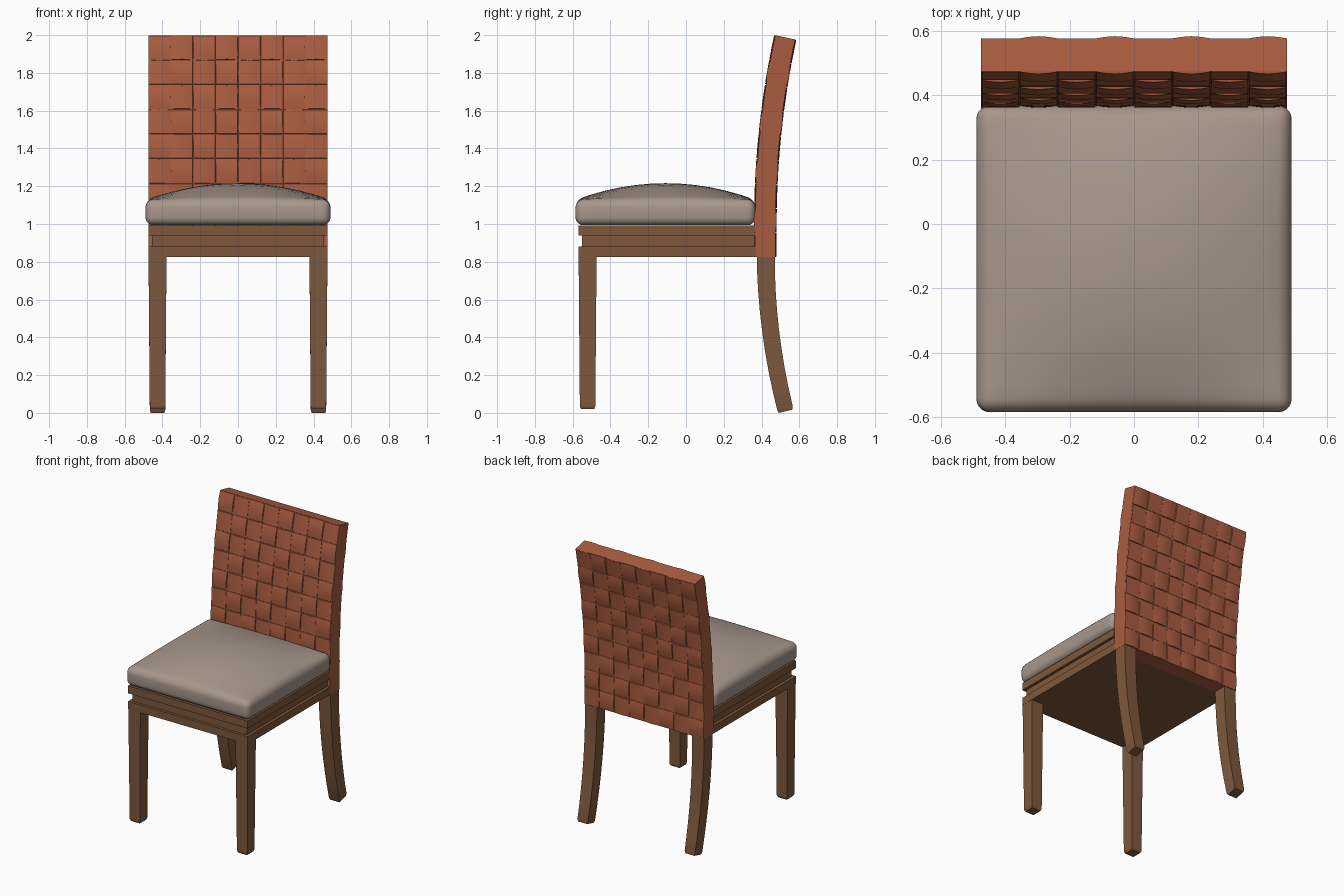
import bpy, bmesh, math

cube = bpy.data.objects.get("Cube")
if cube:
    bpy.data.objects.remove(cube, do_unlink=True)


def material(name, rgb):
    m = bpy.data.materials.new(name)
    m.use_nodes = True
    m.diffuse_color = (*rgb, 1)
    m.node_tree.nodes["Principled BSDF"].inputs["Base Color"].default_value = (*rgb, 1)
    return m


WOOD = material("brown wood", (0.21, 0.097, 0.045))
LEATHER = material("rust leather", (0.40, 0.108, 0.052))
FABRIC = material("taupe fabric", (0.39, 0.31, 0.26))


def finish(name, bm, mat, smooth=None, recalc=True):
    if recalc:
        bmesh.ops.recalc_face_normals(bm, faces=bm.faces)
    mesh = bpy.data.meshes.new(name)
    bm.to_mesh(mesh)
    bm.free()
    mesh.materials.append(mat)
    ob = bpy.data.objects.new(name, mesh)
    bpy.context.collection.objects.link(ob)
    if smooth:
        bpy.ops.object.select_all(action='DESELECT')
        ob.select_set(True)
        bpy.context.view_layer.objects.active = ob
        bpy.ops.object.shade_smooth_by_angle(angle=math.radians(smooth))
    return ob


def box_mesh(x, y0, y1, z0, z1):
    bm = bmesh.new()
    bmesh.ops.create_cube(bm, size=1)
    for v in bm.verts:
        v.co.x *= 2 * x
        v.co.y = y0 if v.co.y < 0 else y1
        v.co.z = z0 if v.co.z < 0 else z1
    return bm


def loft(name, rings, mat, smooth=None):
    """Skin a list of equal-length point rings and cap both ends."""
    bm = bmesh.new()
    rows = [[bm.verts.new(p) for p in ring] for ring in rings]
    n = len(rows[0])
    for a, b in zip(rows, rows[1:]):
        for i in range(n):
            bm.faces.new((a[i], a[(i + 1) % n], b[(i + 1) % n], b[i]))
    bm.faces.new(rows[0])
    bm.faces.new(rows[-1])
    return finish(name, bm, mat, smooth)


# Seat frame: two rails with a recessed band between them
finish("lower_rail", box_mesh(0.475, -0.57, 0.37, 0.825, 0.88), WOOD)
finish("recessed_band", box_mesh(0.455, -0.55, 0.37, 0.87, 0.945), WOOD)
finish("upper_rail", box_mesh(0.475, -0.57, 0.365, 0.938, 0.992), WOOD)


# Legs: square sections, tapered, with a small chamfered foot
def section(x, y, z, half, slope=0.0):
    return [(x + sx * half, y + sy * half, z + sy * half * slope)
            for sx, sy in ((-1, -1), (1, -1), (1, 1), (-1, 1))]


for side, label in ((1, "left"), (-1, "right")):
    x = side * 0.426
    loft(f"front_leg_{label}",
         [section(x, -0.521, 0.87, 0.048), section(x, -0.521, 0.035, 0.041),
          section(x, -0.521, 0.02, 0.035)], WOOD)
    rings = []
    steps = 8
    for i in range(steps + 1):
        t = i / steps
        rings.append(section(x, 0.422 + 0.102 * t * t, 0.85 - 0.825 * t,
                             0.048 - 0.007 * t, 0.25 * t))
    rings.append(section(x, 0.527, 0.009, 0.036, 0.25))
    loft(f"back_leg_{label}", rings, WOOD, 25)


# Backrest: curved slab
BOTTOM, TOP, HALF_W = 0.825, 1.988, 0.475


def back_point(x, z, h):
    """Point at height z along the backrest, offset h along its normal."""
    d = max(z - 1, 0)
    slope = 0.216 * d
    k = h / math.hypot(1, slope)
    return (x, 0.42 + 0.108 * d * d + k, z - k * slope)


rings = []
for i in range(13):
    z = BOTTOM + (TOP - BOTTOM) * i / 12
    rings.append([back_point(s * HALF_W, z, h * 0.052)
                  for s, h in ((-1, -1), (1, -1), (1, 1), (-1, 1))])
loft("backrest_core", rings, LEATHER, 25)

# Woven straps: alternating patches arched up-down or side-to-side
COLS, ROWS = 8, 9
STOPS = (0, 0.02, 0.25, 0.5, 0.75, 0.98, 1)
LAST = len(STOPS) - 1
for face, label in ((-1, "front"), (1, "rear")):
    bm = bmesh.new()
    for c in range(COLS):
        for r in range(ROWS):
            upright = (c + r) % 2 == 0
            grid = []
            for j, v in enumerate(STOPS):
                row = []
                for i, u in enumerate(STOPS):
                    rim = i in (0, LAST) or j in (0, LAST)
                    arch = math.sin(math.pi * (v if upright else u))
                    h = 0.05 if rim else 0.053 + 0.007 * arch
                    x = HALF_W * (2 * (c + u) / COLS - 1)
                    z = BOTTOM + (TOP - BOTTOM) * (r + v) / ROWS
                    row.append(bm.verts.new(back_point(x, z, face * h)))
                grid.append(row)
            for j in range(LAST):
                for i in range(LAST):
                    quad = [grid[j][i], grid[j][i + 1],
                            grid[j + 1][i + 1], grid[j + 1][i]]
                    bm.faces.new(quad if face < 0 else quad[::-1])
    finish(f"woven_straps_{label}", bm, LEATHER, 30, recalc=False)

# Cushion: rounded box with a domed top
HX, Y0, Y1 = 0.49, -0.585, 0.368
bm = box_mesh(HX, Y0, Y1, 0.994, 1.128)
bmesh.ops.bevel(bm, geom=bm.edges[:], offset=0.042, segments=5, profile=0.5,
                affect='EDGES')
CUTS = 12
for i in range(1, CUTS):
    f = i / CUTS
    for co, no in (((HX * (2 * f - 1), 0, 0), (1, 0, 0)),
                   ((0, Y0 + (Y1 - Y0) * f, 0), (0, 1, 0))):
        bmesh.ops.bisect_plane(bm, geom=bm.verts[:] + bm.edges[:] + bm.faces[:],
                               plane_co=co, plane_no=no)
mid, half = (Y0 + Y1) / 2, (Y1 - Y0) / 2
for v in bm.verts:
    if v.co.z > 1.06:
        fx = 1 - (v.co.x / HX) ** 2
        fy = 1 - ((v.co.y - mid) / half) ** 2
        v.co.z += 0.088 * max(fx, 0) * max(fy, 0)
finish("seat_cushion", bm, FABRIC, 40)
